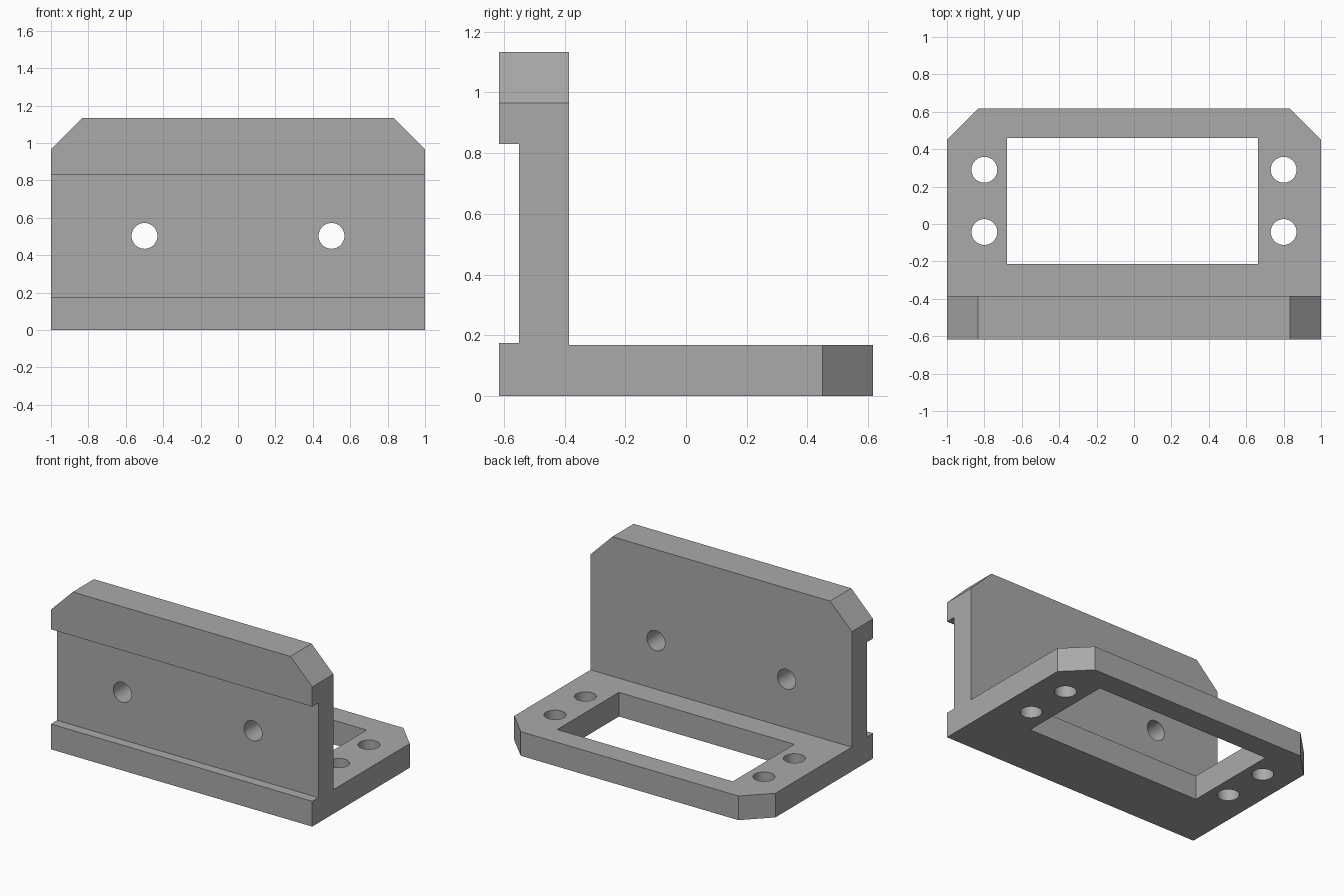
import bpy, bmesh, math
from mathutils import Matrix, Vector

if "Cube" in bpy.data.objects:
    bpy.data.objects.remove(bpy.data.objects["Cube"])

grey = bpy.data.materials.new("plain grey")
grey.diffuse_color = (0.4, 0.4, 0.4, 1)
grey.use_nodes = True
grey.node_tree.nodes["Principled BSDF"].inputs["Base Color"].default_value = grey.diffuse_color


def prism(name, points, direction):
    """Extrude a closed outline along a vector."""
    bm = bmesh.new()
    face = bm.faces.new([bm.verts.new(p) for p in points])
    new = bmesh.ops.extrude_face_region(bm, geom=[face])["geom"]
    bmesh.ops.translate(bm, vec=Vector(direction),
                        verts=[v for v in new if isinstance(v, bmesh.types.BMVert)])
    bmesh.ops.recalc_face_normals(bm, faces=bm.faces)
    mesh = bpy.data.meshes.new(name)
    bm.to_mesh(mesh)
    bm.free()
    mesh.materials.append(grey)
    obj = bpy.data.objects.new(name, mesh)
    bpy.context.collection.objects.link(obj)
    return obj


def circle(u, v, r=0.069, n=48):
    return [(u + r * math.cos(2 * math.pi * i / n),
             v + r * math.sin(2 * math.pi * i / n)) for i in range(n)]


# L-shaped bracket: side profile with the shallow front channel
profile = [(-0.617, 0), (0.617, 0), (0.617, 0.167), (-0.385, 0.167),
           (-0.385, 1.133), (-0.617, 1.133), (-0.617, 0.83),
           (-0.55, 0.83), (-0.55, 0.175), (-0.617, 0.175)]
bracket = prism("angle_bracket", [(-1, y, z) for y, z in profile], (2, 0, 0))

cutters = []
# Rectangular window in the base plate
window = [(-0.68, -0.213), (0.663, -0.213), (0.663, 0.46), (-0.68, 0.46)]
cutters.append(prism("window_cutter", [(x, y, -0.1) for x, y in window], (0, 0, 0.4)))

for s in (-1, 1):
    # Bolt holes in the base
    for y in (-0.043, 0.29):
        cutters.append(prism("base_hole_cutter",
                             [(x, v, -0.1) for x, v in circle(s * 0.8, y)], (0, 0, 0.4)))
    # Bolt hole in the upright wall
    cutters.append(prism("wall_hole_cutter",
                         [(x, -0.7, z) for x, z in circle(s * 0.5, 0.503)], (0, 0.5, 0)))
    # Clipped corners of the wall top and of the base rear
    corner = [(0.733, 0.1), (1.1, 0.1), (1.1, -0.267)]
    cutters.append(prism("wall_corner_cutter",
                         [(s * x, -0.7, 1.133 + d) for x, d in corner], (0, 0.5, 0)))
    cutters.append(prism("base_corner_cutter",
                         [(s * x, 0.617 + d, -0.1) for x, d in corner], (0, 0, 0.4)))

for cutter in cutters:
    cutter.hide_render = True
    mod = bracket.modifiers.new(cutter.name, "BOOLEAN")
    mod.operation = "DIFFERENCE"
    mod.solver = "EXACT"
    mod.object = cutter

# Apply the cuts, then drop the cutters
bpy.context.view_layer.objects.active = bracket
bracket.select_set(True)
for mod in list(bracket.modifiers):
    bpy.ops.object.modifier_apply(modifier=mod.name)
for cutter in cutters:
    bpy.data.objects.remove(cutter)

# Round hole walls, sharp edges elsewhere
bpy.ops.object.shade_smooth_by_angle(angle=math.radians(30))
